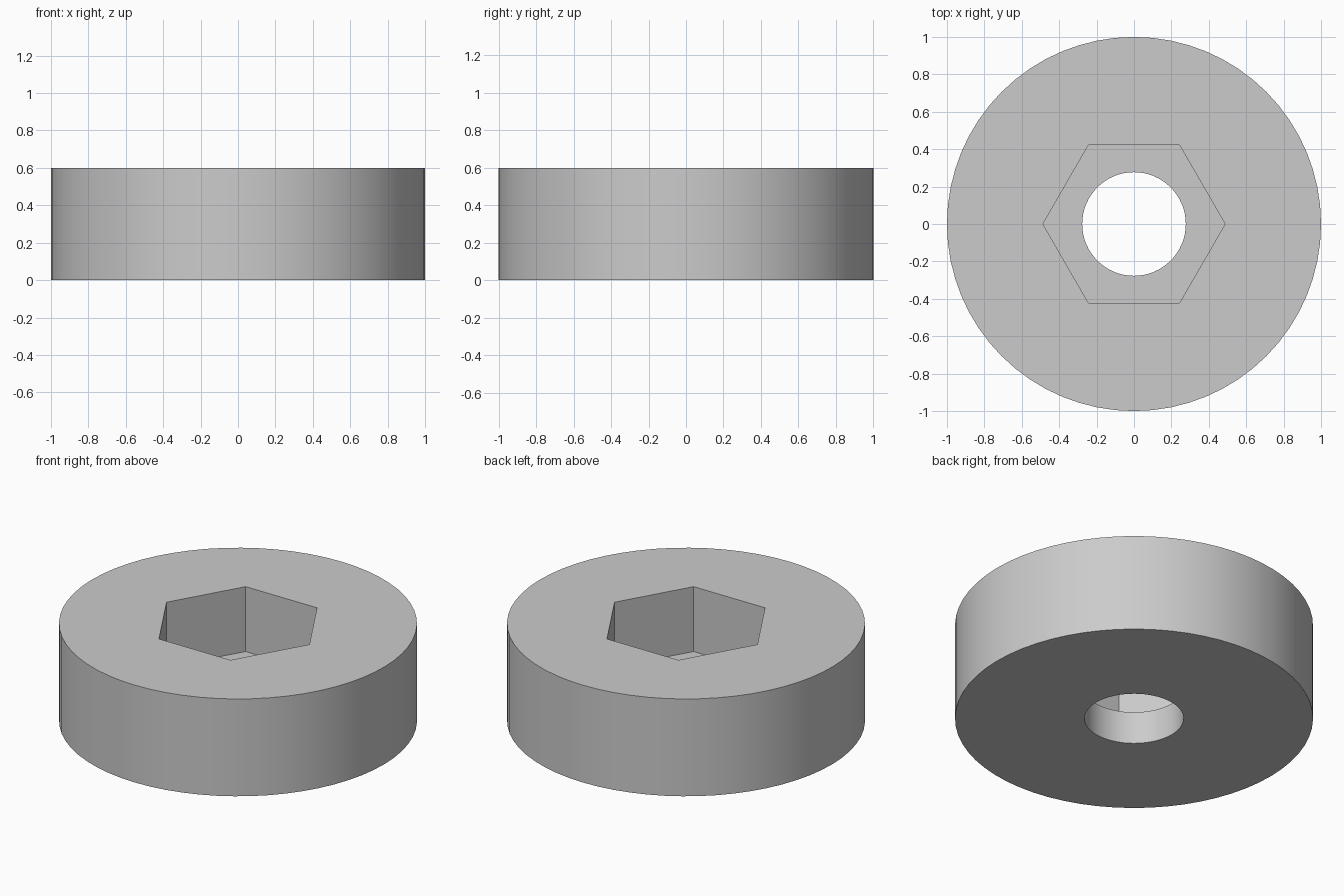
import bpy
import math

default = bpy.data.objects.get("Cube")
if default:
    bpy.data.objects.remove(default, do_unlink=True)

HEIGHT = 0.6
SOCKET_FLOOR = 0.2

# Single grey material
grey = bpy.data.materials.new("light_grey")
grey.use_nodes = True
colour = (0.6, 0.6, 0.6, 1)
grey.diffuse_color = colour
grey.node_tree.nodes["Principled BSDF"].inputs["Base Color"].default_value = colour


def prism(name, sides, radius, bottom, top):
    """Upright prism with a corner on +x."""
    bpy.ops.mesh.primitive_cylinder_add(
        vertices=sides, radius=radius, depth=top - bottom,
        location=(0, 0, (bottom + top) / 2),
        rotation=(0, 0, math.radians(90)))
    obj = bpy.context.object
    obj.name = name
    bpy.ops.object.transform_apply(location=True, rotation=True, scale=True)
    obj.data.materials.append(grey)
    return obj


# Round body, hexagonal socket and through bore
body = prism("socket_disc", 64, 1, 0, HEIGHT)
socket = prism("hex_socket_cutter", 6, 0.487, SOCKET_FLOOR, HEIGHT + 0.2)
bore = prism("bore_cutter", 64, 0.277, -0.2, SOCKET_FLOOR + 0.2)

# Cut both recesses, then remove the cutters
bpy.ops.object.select_all(action="DESELECT")
body.select_set(True)
bpy.context.view_layer.objects.active = body
for cutter in (socket, bore):
    cutter.hide_render = True
    cut = body.modifiers.new(cutter.name, "BOOLEAN")
    cut.operation = "DIFFERENCE"
    cut.solver = "EXACT"
    cut.object = cutter
    bpy.ops.object.modifier_apply(modifier=cut.name)
    bpy.data.objects.remove(cutter, do_unlink=True)

# Smooth round walls with crisp rims and socket corners
bpy.ops.object.shade_smooth_by_angle(angle=math.radians(30))
